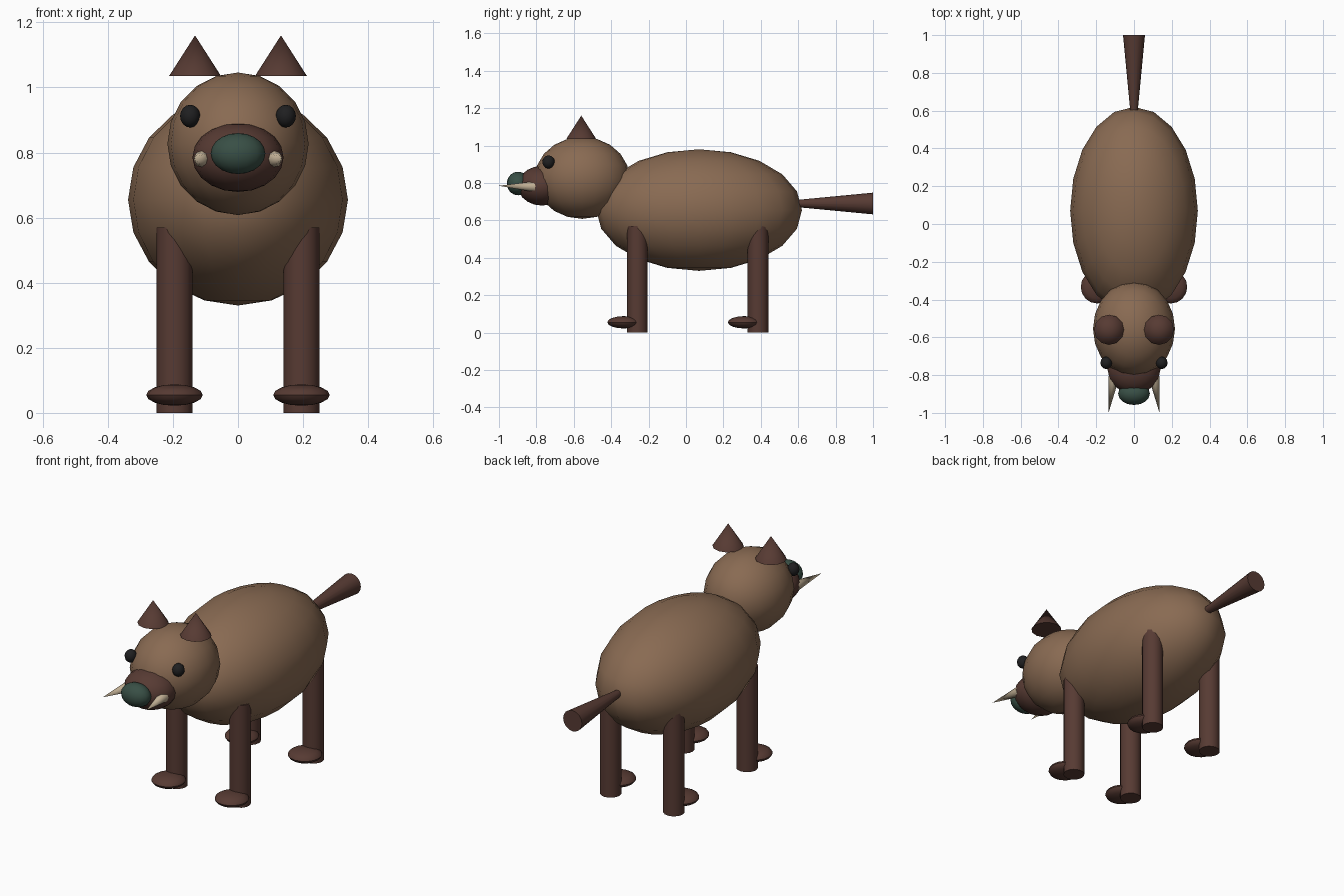
import bpy
import math
from mathutils import Vector

if "Cube" in bpy.data.objects:
    bpy.data.objects.remove(bpy.data.objects["Cube"])


def material(name, rgb):
    m = bpy.data.materials.new(name)
    m.diffuse_color = (*rgb, 1)
    m.use_nodes = True
    m.node_tree.nodes["Principled BSDF"].inputs["Base Color"].default_value = m.diffuse_color
    return m


FUR = material("brown fur", (0.25, 0.145, 0.085))
DARK = material("dark brown", (0.095, 0.043, 0.033))
GREEN = material("dark green", (0.040, 0.078, 0.060))
BLACK = material("black", (0.014, 0.014, 0.015))
IVORY = material("ivory", (0.52, 0.42, 0.29))


def finish(name, mat, angle=40):
    ob = bpy.context.object
    ob.name = name
    ob.data.materials.append(mat)
    bpy.ops.object.shade_smooth_by_angle(angle=math.radians(angle))
    return ob


def ellipsoid(name, mat, centre, radii, segments=20, rings=10):
    bpy.ops.mesh.primitive_uv_sphere_add(segments=segments, ring_count=rings, radius=1, location=centre)
    bpy.context.object.scale = radii
    bpy.ops.object.transform_apply(location=False, rotation=False, scale=True)
    return finish(name, mat)


def taper(name, mat, start, end, r1, r2, sides):
    """Cone or cylinder running from start to end."""
    a, b = Vector(start), Vector(end)
    bpy.ops.mesh.primitive_cone_add(vertices=sides, radius1=r1, radius2=r2,
                                    depth=(b - a).length, location=(a + b) / 2)
    bpy.context.object.rotation_euler = (b - a).to_track_quat('Z', 'Y').to_euler()
    return finish(name, mat, 50)


# Body, head and muzzle
ellipsoid("body", FUR, (0, 0.07, 0.655), (0.338, 0.55, 0.325))
ellipsoid("head", FUR, (0, -0.555, 0.827), (0.217, 0.253, 0.219))
ellipsoid("snout", DARK, (0, -0.77, 0.785), (0.14, 0.13, 0.106), 16, 10)
ellipsoid("nose", GREEN, (0, -0.898, 0.797), (0.084, 0.06, 0.063), 16, 10)

# Tail flares toward its free end
taper("tail", DARK, (0, 0.58, 0.69), (0, 1.0, 0.69), 0.018, 0.058, 16)

for side, s in (("left", 1), ("right", -1)):
    # Face details
    ellipsoid(side + "_eye", BLACK, (s * 0.147, -0.735, 0.912), (0.031, 0.033, 0.035), 12, 8)
    taper(side + "_ear", DARK, (s * 0.132, -0.56, 1.035), (s * 0.132, -0.56, 1.16), 0.08, 0, 12)
    taper(side + "_tusk", IVORY, (s * 0.107, -0.81, 0.78), (s * 0.135, -1.0, 0.785), 0.029, 0, 8)
    # Legs with feet pointing forward
    for end, y in (("front", -0.26), ("back", 0.385)):
        taper(f"{end}_{side}_leg", DARK, (s * 0.195, y, 0), (s * 0.195, y, 0.57), 0.055, 0.055, 16)
        ellipsoid(f"{end}_{side}_foot", DARK, (s * 0.195, y - 0.073, 0.055), (0.087, 0.088, 0.033), 16, 8)
